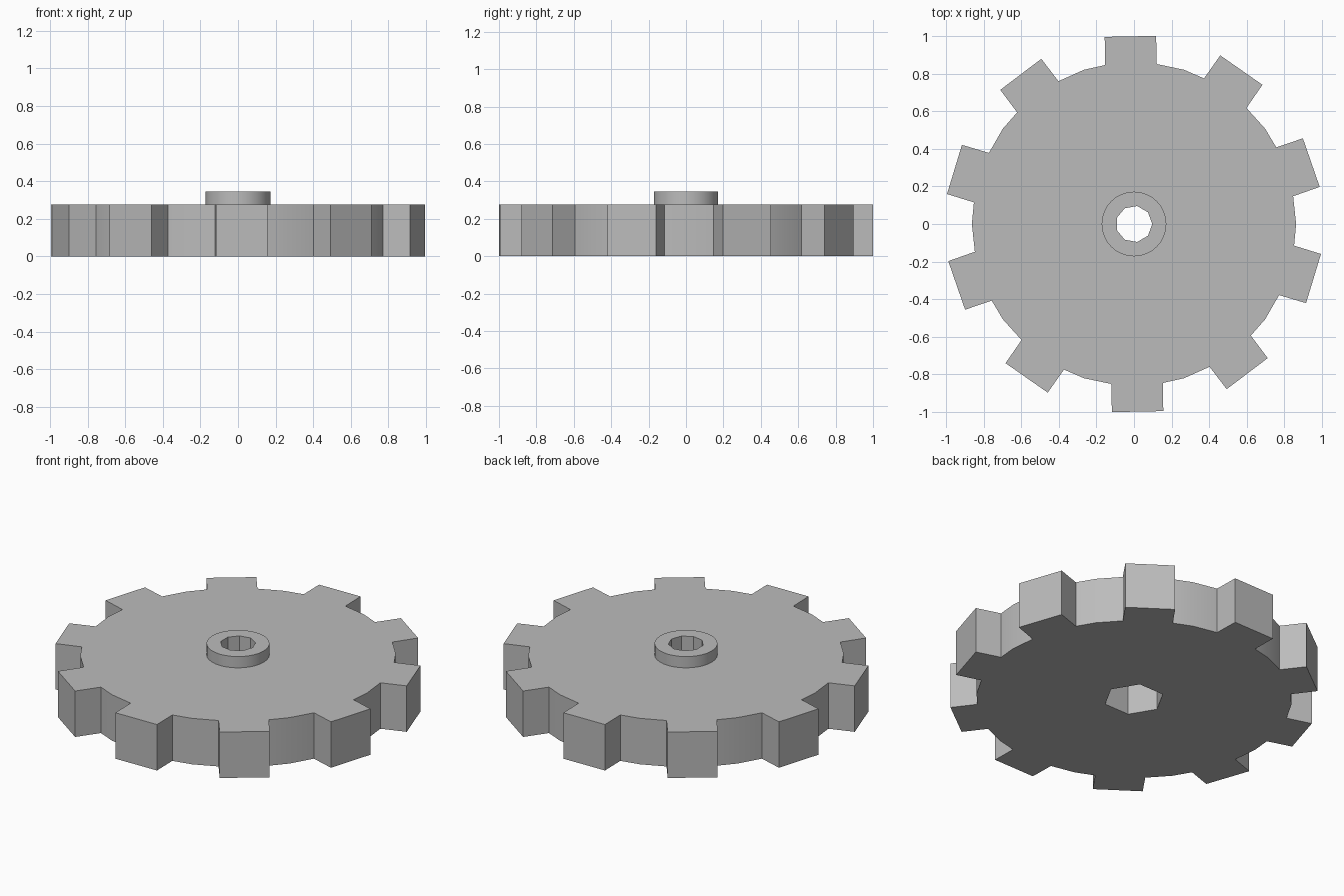
import bpy, bmesh
from math import sin, cos, radians

cube = bpy.data.objects.get("Cube")
if cube:
    bpy.data.objects.remove(cube, do_unlink=True)

TEETH, TWIST = 10, 1.1           # the teeth are turned slightly off the root circle
BODY_TOP, HUB_TOP, LEDGE = 0.277, 0.345, 0.21

steel = bpy.data.materials.new("grey steel")
steel.use_nodes = True
grey = (0.5, 0.5, 0.5, 1)
steel.diffuse_color = grey
steel.node_tree.nodes["Principled BSDF"].inputs["Base Color"].default_value = grey


def polar(r, deg):
    return r * cos(radians(deg)), r * sin(radians(deg))


def polygon(n, r, turn=0):
    return [polar(r, turn + 360 * i / n) for i in range(n)]


def gear_outline():
    pts = []
    step = 360 / TEETH
    for i in range(TEETH):
        pts.append(polar(0.862, i * step))               # middle of the gap
        mid = (i + 0.5) * step + TWIST
        for r, off in ((0.859, -9.2), (1.007, -7.8), (1.007, 7.8), (0.859, 9.2)):
            pts.append(polar(r, mid + off))
    return pts


bm = bmesh.new()


def loop(points, z):
    verts = [bm.verts.new((x, y, z)) for x, y in points]
    return verts, [bm.edges.new((a, b)) for a, b in zip(verts, verts[1:] + verts[:1])]


def wall(points, z0, z1):
    """Upright wall; returns its lower and upper edge loops."""
    (lo, lo_edges), (hi, hi_edges) = loop(points, z0), loop(points, z1)
    n = len(points)
    for i in range(n):
        j = (i + 1) % n
        bm.faces.new((lo[i], lo[j], hi[j], hi[i]))
    return lo_edges, hi_edges


def cap(outer, inner):
    """Flat ring between two edge loops at one height."""
    bmesh.ops.triangle_fill(bm, edges=outer + inner, use_beauty=True)


# Walls: toothed rim, raised hub, round bore and hexagonal socket
rim_lo, rim_hi = wall(gear_outline(), 0, BODY_TOP)
hub_lo, hub_hi = wall(polygon(32, 0.172), BODY_TOP, HUB_TOP)
bore_lo, bore_hi = wall(polygon(9, 0.097), LEDGE, HUB_TOP)
hex_lo, hex_hi = wall(polygon(6, 0.166, TWIST), 0, LEDGE)

# Flat faces: top, hub top, ledge inside the socket, underside
cap(rim_hi, hub_lo)
cap(hub_hi, bore_hi)
cap(hex_hi, bore_lo)
cap(rim_lo, hex_lo)

bmesh.ops.recalc_face_normals(bm, faces=bm.faces)
mesh = bpy.data.meshes.new("gear_wheel")
bm.to_mesh(mesh)
bm.free()
mesh.materials.append(steel)
gear = bpy.data.objects.new("gear_wheel", mesh)
bpy.context.collection.objects.link(gear)

bpy.context.view_layer.objects.active = gear
gear.select_set(True)
bpy.ops.object.shade_smooth_by_angle(angle=radians(30))
